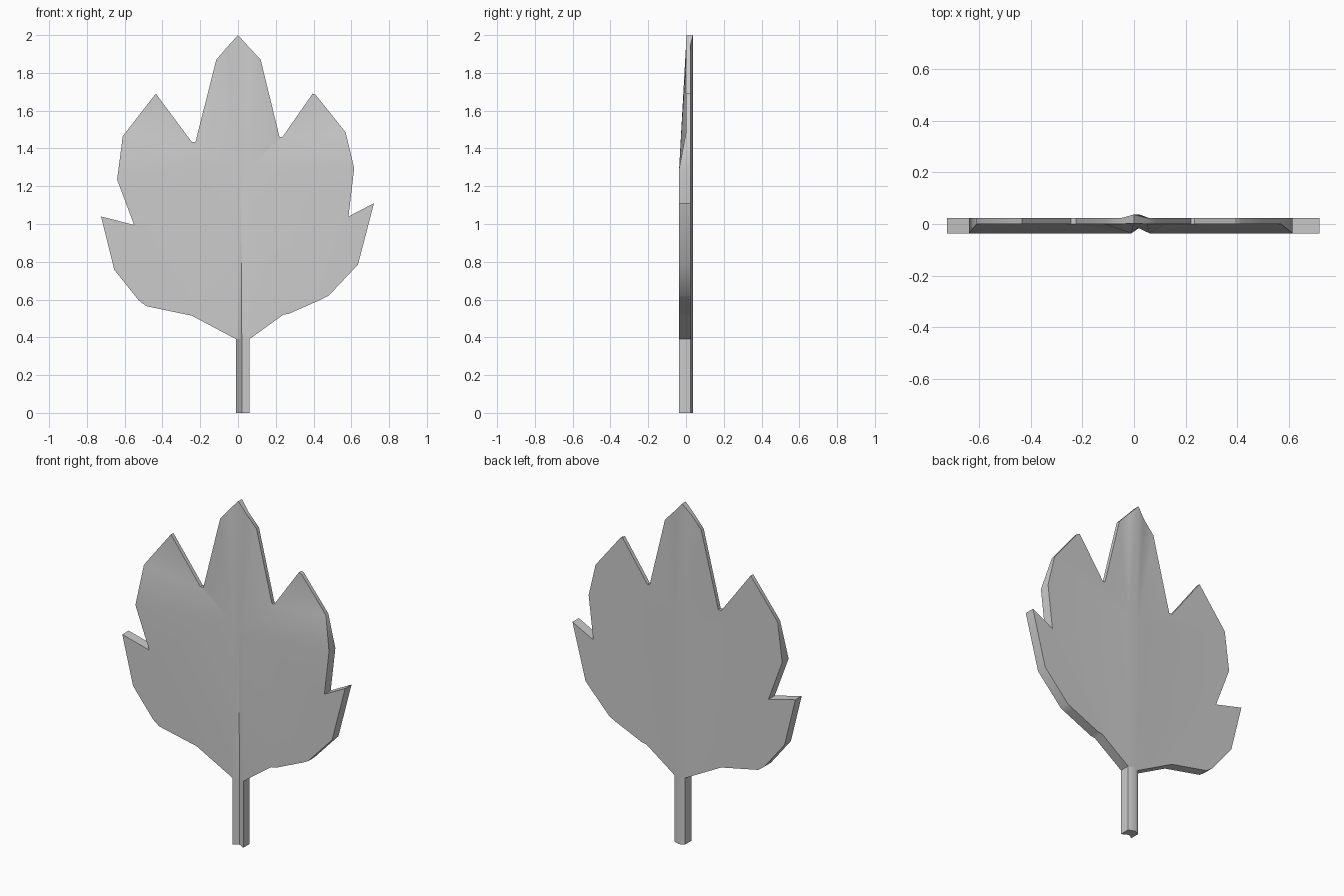
import bpy, bmesh, math

cube = bpy.data.objects.get("Cube")
if cube:
    bpy.data.objects.remove(cube, do_unlink=True)

grey = bpy.data.materials.new("leaf grey")
grey.use_nodes = True
grey.diffuse_color = (0.6, 0.6, 0.6, 1)
grey.node_tree.nodes["Principled BSDF"].inputs["Base Color"].default_value = (0.6, 0.6, 0.6, 1)

FRONT, BACK, RIDGE, GROOVE = -0.036, 0.023, 0.037, -0.015
SLOPE_START = 1.31

# The midrib is a folded strip: left edge, fold line, right edge at each height
STEM_RIB = [((-.01, 0), (.02, 0), (.06, 0)),
            ((-.01, .39), (.02, .39), (.06, .39))]
BLADE_RIB = [STEM_RIB[1],
             ((-.01, 1.3), (.015, 1.3), (.06, 1.3)),
             ((-.05, 1.945), (0, 2.0), (.05, 1.945))]

# Blade outlines from the stem up to the widest upper corner, then over the lobes
LEFT_LOW = [(-.245, .515), (-.27, .52), (-.485, .565), (-.525, .595),
            (-.655, .757), (-.725, 1.04), (-.55, .995), (-.64, 1.235)]
LEFT_LOBE = [(-.61, 1.465), (-.435, 1.69), (-.245, 1.435)]
LEFT_TIP = [(-.225, 1.435), (-.115, 1.87)]
RIGHT_LOW = [(.24, .52), (.27, .525), (.44, .6), (.48, .62),
             (.635, .785), (.72, 1.11), (.585, 1.04), (.615, 1.295)]
RIGHT_LOBE = [(.57, 1.485), (.41, 1.685), (.395, 1.69), (.235, 1.46)]
RIGHT_TIP = [(.22, 1.46), (.12, 1.87)]


def side_panels(rib, column, low, lobe, tip):
    """Split one half of the blade into a flat lower panel and sloping lobes."""
    base, mid, top = (row[column] for row in rib)
    fan = [lobe[-1]] + tip + [top]
    panels = [[base] + low + [mid], [mid, low[-1], lobe[0]],
              [mid, lobe[0], lobe[-1]], lobe]
    return panels + [[mid, a, b] for a, b in zip(fan, fan[1:])]


def rib_panels(rib):
    return [[lo[i], lo[i + 1], hi[i + 1], hi[i]]
            for lo, hi in zip(rib, rib[1:]) for i in (0, 1)]


def make_slab(name, panels, rib):
    """Give flat panels thickness, with a fold along the middle of the rib."""
    folds = {row[1] for row in rib}
    bm = bmesh.new()
    pairs = {}

    def pair(p):
        if p not in pairs:
            high = p[1] > SLOPE_START
            if p in folds:
                front, back = (0.003 if high else GROOVE), RIDGE
            else:
                front, back = (0 if high else FRONT), BACK
            pairs[p] = [bm.verts.new((p[0], y, p[1])) for y in (front, back)]
        return pairs[p]

    # Front and back skins
    edges = set()
    for panel in panels:
        bm.faces.new([pair(p)[0] for p in panel])
        bm.faces.new([pair(p)[1] for p in reversed(panel)])
        edges ^= {frozenset(e) for e in zip(panel, panel[1:] + panel[:1])}
    # Rim around the open border
    for a, b in (tuple(e) for e in sorted(edges, key=sorted)):
        bm.faces.new([pair(a)[0], pair(b)[0], pair(b)[1], pair(a)[1]])
    bmesh.ops.recalc_face_normals(bm, faces=bm.faces)

    mesh = bpy.data.meshes.new(name)
    bm.to_mesh(mesh)
    bm.free()
    mesh.materials.append(grey)
    obj = bpy.data.objects.new(name, mesh)
    bpy.context.collection.objects.link(obj)
    bpy.ops.object.select_all(action='DESELECT')
    obj.select_set(True)
    bpy.context.view_layer.objects.active = obj
    bpy.ops.object.shade_smooth_by_angle(angle=math.radians(50))
    weighted = obj.modifiers.new("even shading", 'WEIGHTED_NORMAL')
    weighted.keep_sharp = True
    return obj


# Blade
blade = rib_panels(BLADE_RIB)
blade += side_panels(BLADE_RIB, 0, LEFT_LOW, LEFT_LOBE, LEFT_TIP)
blade += side_panels(BLADE_RIB, 2, RIGHT_LOW, RIGHT_LOBE, RIGHT_TIP)
make_slab("leaf_blade", blade, BLADE_RIB)

# Stem
make_slab("leaf_stem", rib_panels(STEM_RIB), STEM_RIB)
